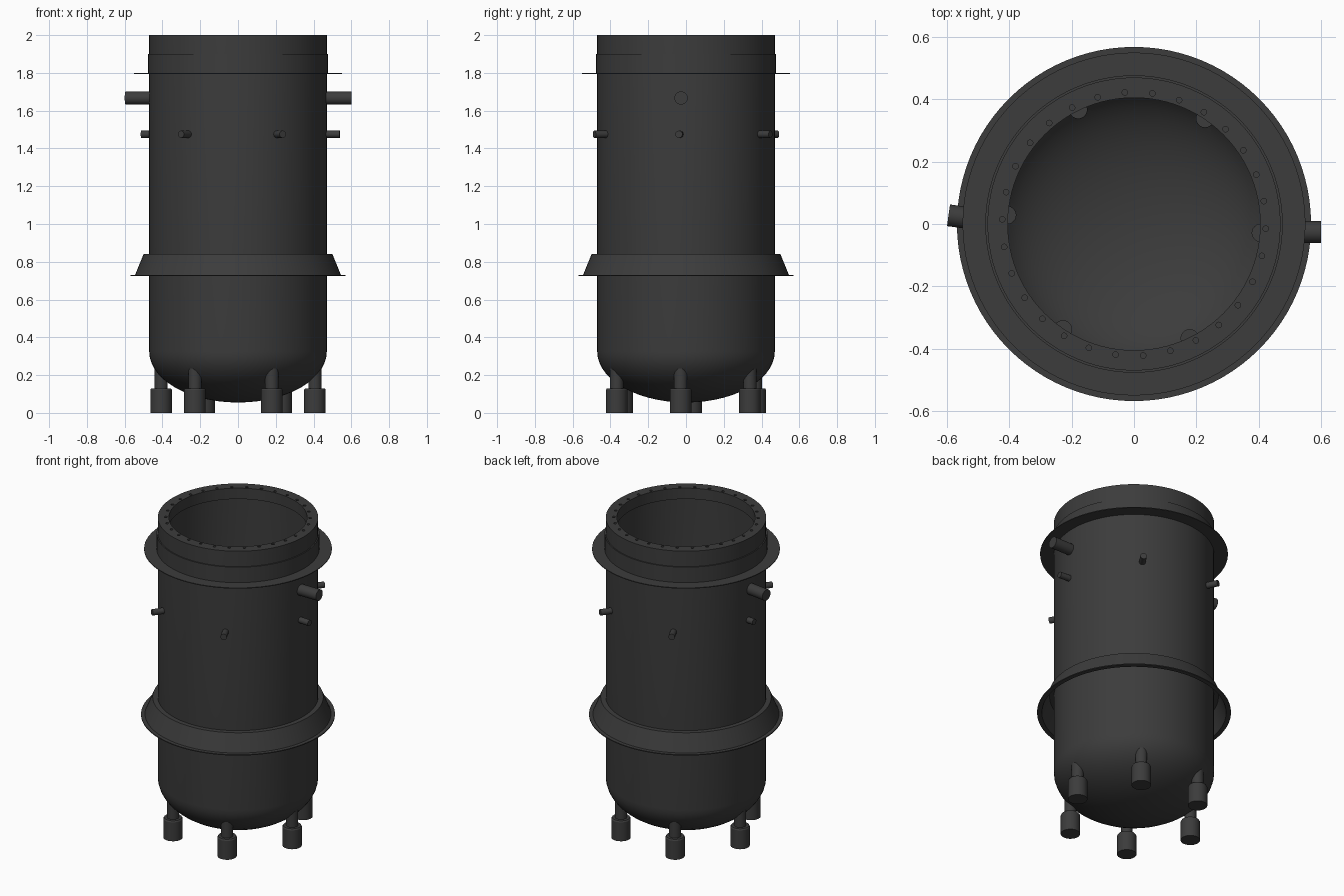
import bpy, bmesh, math
from mathutils import Vector, Matrix

if "Cube" in bpy.data.objects:
    bpy.data.objects.remove(bpy.data.objects["Cube"])

mat = bpy.data.materials.new("dark_grey")
mat.diffuse_color = (0.045, 0.045, 0.045, 1)
mat.use_nodes = True
mat.node_tree.nodes["Principled BSDF"].inputs["Base Color"].default_value = mat.diffuse_color
PORTS = [math.radians(-4 + 60 * k) for k in range(6)]


def finish(bm, name):
    bmesh.ops.remove_doubles(bm, verts=bm.verts, dist=1e-5)
    bmesh.ops.recalc_face_normals(bm, faces=bm.faces)
    me = bpy.data.meshes.new(name)
    bm.to_mesh(me)
    bm.free()
    me.materials.append(mat)
    ob = bpy.data.objects.new(name, me)
    bpy.context.collection.objects.link(ob)
    return ob


def smooth(ob):
    bpy.ops.object.select_all(action='DESELECT')
    ob.select_set(True)
    bpy.context.view_layer.objects.active = ob
    bpy.ops.object.shade_smooth_by_angle(angle=math.radians(30))
    return ob


def lathe(name, profile, closed=True, n=96, top=None, centre=(0, 0)):
    """Revolve an (r, z) profile; 'top' optionally remaps z from world x, y."""
    bm = bmesh.new()
    rings = []
    for i in range(n):
        a = 2 * math.pi * i / n
        ring = []
        for r, z in profile:
            x, y = centre[0] + r * math.cos(a), centre[1] + r * math.sin(a)
            ring.append(bm.verts.new((x, y, top(x, y) if z is None else z)))
        rings.append(ring)
    m = len(profile)
    for i in range(n):
        p, q = rings[i], rings[(i + 1) % n]
        for j in range(m if closed else m - 1):
            k = (j + 1) % m
            if profile[j][0] == 0 and profile[k][0] == 0:
                continue
            bm.faces.new((p[j], q[j], q[k], p[k]))
    bmesh.ops.dissolve_degenerate(bm, edges=bm.edges, dist=1e-6)
    return finish(bm, name)


def rod(name, end, angle, length, radius):
    """Horizontal round stub ending at 'end' and pointing along 'angle'."""
    d = Vector((math.cos(angle), math.sin(angle), 0))
    bm = bmesh.new()
    mtx = Matrix.Translation(Vector(end) - d * length / 2) @ d.to_track_quat('Z', 'Y').to_matrix().to_4x4()
    bmesh.ops.create_cone(bm, cap_ends=True, segments=32, radius1=radius, radius2=radius,
                          depth=length, matrix=mtx)
    return smooth(finish(bm, name))


def dome(r, radius, height):
    return 0.325 - height * math.sqrt(max(0, 1 - (r / radius) ** 2))


# vessel shell: domed bottom, straight wall, inward top rim
R, RI, STEPS = 0.47, 0.445, 14
arc = [math.sin(math.pi / 2 * i / STEPS) for i in range(STEPS + 1)]
outer = [(R * s, dome(R * s, R, 0.27)) for s in arc]
inner = [(RI * s, dome(RI * s, RI, 0.245)) for s in reversed(arc)]
vessel = lathe("vessel_shell", outer + [(R, 2.0), (0.405, 2.0), (0.405, 1.93), (RI, 1.93)] + inner)

# rim bolt holes and bottom nozzle holes, cut in one go
bm = bmesh.new()
cuts = [(0.423, math.radians(-2 + 12 * k), 0.009, 1.96, 2.02, 16) for k in range(30)]
cuts += [(0.408, a, 0.028, 0.10, 0.40, 32) for a in PORTS]
for r, a, rad, z0, z1, n in cuts:
    bmesh.ops.create_cone(bm, cap_ends=True, segments=n, radius1=rad, radius2=rad, depth=z1 - z0,
                          matrix=Matrix.Translation((r * math.cos(a), r * math.sin(a), (z0 + z1) / 2)))
cutter = finish(bm, "hole_cutter")
cutter.hide_render = True
mod = vessel.modifiers.new("holes", 'BOOLEAN')
mod.operation, mod.solver, mod.object = 'DIFFERENCE', 'EXACT', cutter
bpy.context.view_layer.objects.active = vessel
bpy.ops.object.modifier_apply(modifier=mod.name)
bpy.data.objects.remove(cutter)
smooth(vessel)

# upper collar with thin support flange
smooth(lathe("upper_collar", [(0.465, 1.795), (0.55, 1.795), (0.55, 1.80), (0.477, 1.80),
                              (0.477, 1.90), (0.465, 1.90)]))

# lower hollow conical skirt with thin lip
smooth(lathe("lower_skirt", [(0.465, 0.84), (0.50, 0.84), (0.545, 0.73), (0.568, 0.73), (0.568, 0.724),
                             (0.54, 0.724), (0.495, 0.834), (0.465, 0.834)]))

# bottom nozzles: wide housing, narrow neck trimmed to the dome
for i, a in enumerate(PORTS):
    c = (0.408 * math.cos(a), 0.408 * math.sin(a))
    trim = lambda x, y: dome(math.hypot(x, y), R, 0.27) + 0.008
    smooth(lathe(f"bottom_nozzle_{i + 1}",
                 [(0, 0), (0.057, 0), (0.057, 0.122), (0.052, 0.13), (0.035, 0.13), (0.035, None),
                  (0.028, None), (0.028, 0.10), (0, 0.10)], n=32, top=trim, centre=c))

# small side ports
for i, a in enumerate(PORTS):
    r = 0.515 if i == 3 else 0.54
    rod(f"small_port_{i + 1}", (r * math.cos(a), r * math.sin(a), 1.475), a, r - 0.45, 0.019)

# large side pipes
rod("large_pipe_right", (0.60, -0.026, 1.667), 0, 0.145, 0.035)
rod("large_pipe_left", (-0.595, 0.028, 1.667), math.radians(172), 0.145, 0.035)
